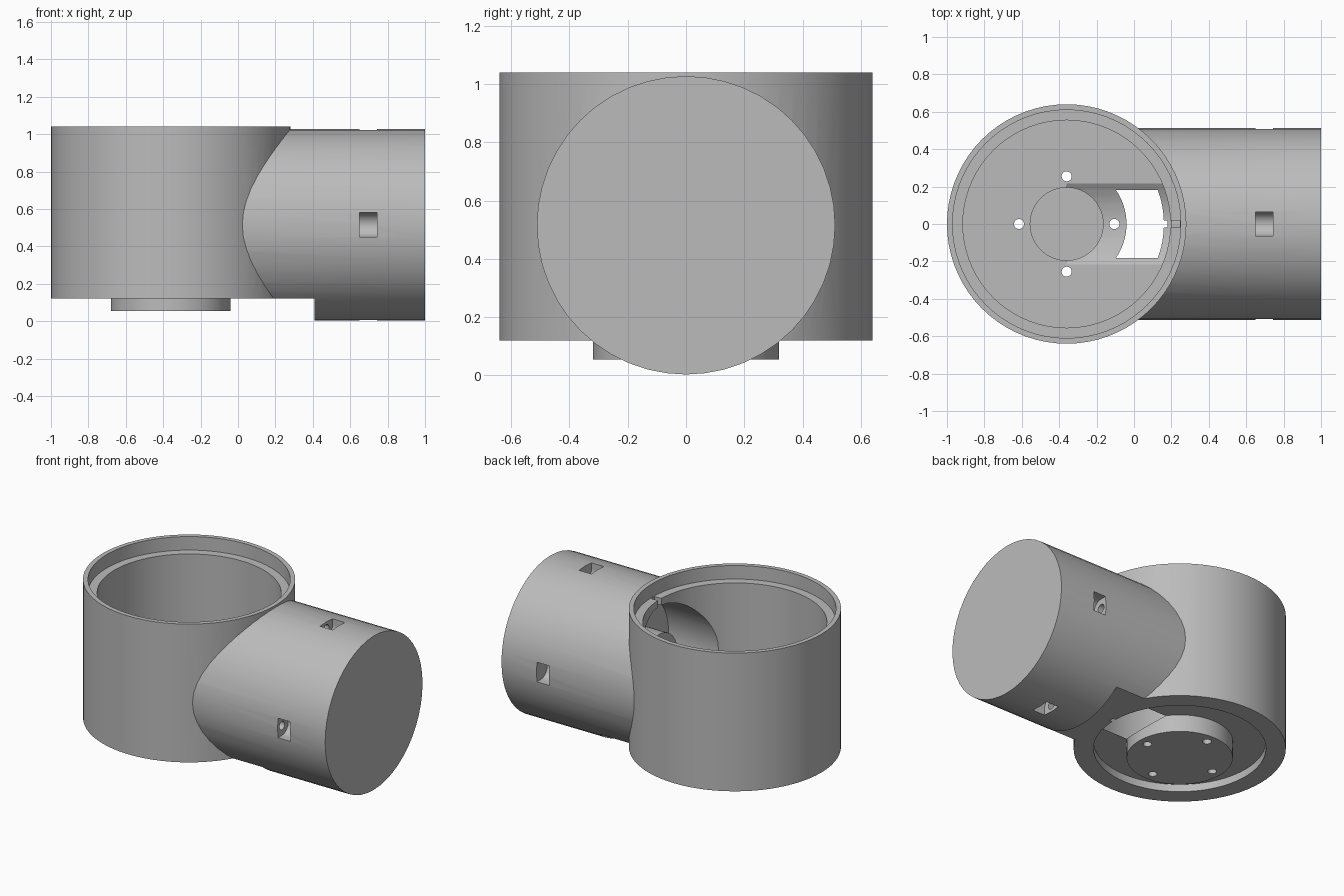
import bpy
import math
from mathutils import Vector

cube = bpy.data.objects.get("Cube")
if cube:
    bpy.data.objects.remove(cube, do_unlink=True)

PX = -0.36          # pot axis
AZ = 0.515          # height of the arm axis

grey = bpy.data.materials.new("grey")
grey.use_nodes = True
grey.diffuse_color = (0.5, 0.5, 0.5, 1)
grey.node_tree.nodes["Principled BSDF"].inputs["Base Color"].default_value = (0.5, 0.5, 0.5, 1)


def finish(ob, name):
    ob.name = name
    ob.data.materials.clear()
    ob.data.materials.append(grey)
    return ob


def upright(name, r, z0, z1, x=PX, y=0.0, n=72):
    bpy.ops.mesh.primitive_cylinder_add(vertices=n, radius=r, depth=z1 - z0,
                                        location=(x, y, (z0 + z1) / 2))
    return finish(bpy.context.object, name)


def lying(name, r, x0, x1, y=0.0, z=AZ, n=48):
    bpy.ops.mesh.primitive_cylinder_add(vertices=n, radius=r, depth=x1 - x0,
                                        location=((x0 + x1) / 2, y, z),
                                        rotation=(0, math.pi / 2, 0))
    return finish(bpy.context.object, name)


def block(name, low, high, turn=0.0):
    low, high = Vector(low), Vector(high)
    bpy.ops.mesh.primitive_cube_add(size=1, location=(low + high) / 2)
    ob = bpy.context.object
    ob.scale = high - low
    ob.rotation_euler.x = turn
    return finish(ob, name)


def combine(target, tool, operation="DIFFERENCE"):
    mod = target.modifiers.new("combine", "BOOLEAN")
    mod.operation = operation
    mod.solver = "EXACT"
    mod.object = tool
    bpy.context.view_layer.objects.active = target
    bpy.ops.object.modifier_apply(modifier=mod.name)
    bpy.data.objects.remove(tool, do_unlink=True)


# Pot and arm joined, with one flat underside up to the arm step
housing = upright("housing", 0.64, 0.05, 1.04)
combine(housing, lying("arm", 0.512, -0.1, 1.0), "UNION")
combine(housing, block("underside", (-2, -1, -0.5), (0.41, 1, 0.12)))

# Bottom recess with the mounting hub standing in it
combine(housing, upright("bottom_recess", 0.52, -0.1, 0.17))
combine(housing, upright("hub", 0.32, 0.055, 0.4), "UNION")

# Pot cavity, lid seat, arm tunnel and hub bore
combine(housing, upright("cavity", 0.555, 0.19, 1.2))
combine(housing, upright("lid_seat", 0.61, 0.95, 1.3))
combine(housing, lying("tunnel", 0.39, PX, 0.4, n=64))
combine(housing, upright("hub_bore", 0.195, 0.1, 0.6, n=48))

# Key slots in the lid seat and the bottom ring
combine(housing, block("seat_slot", (0.1, -0.018, 0.85), (0.245, 0.018, 1.0)))
combine(housing, block("ring_slot", (0.1, -0.018, 0.05), (0.18, 0.018, 0.25)))

for i in range(4):
    a = i * math.pi / 2
    c, s = math.cos(a), math.sin(a)
    # Screw holes through the hub
    combine(housing, upright("hub_hole", 0.027, 0, 0.5,
                             PX + 0.255 * c, 0.255 * s, 20))
    # Round-bottomed nut pockets and their bolt holes in the arm wall
    y, z = 0.465 * c, AZ + 0.465 * s
    combine(housing, lying("pocket_round", 0.065, 0.65, 0.742, y, z, 32))
    oy, oz = 0.525 * c, AZ + 0.525 * s
    combine(housing, block("pocket_mouth", (0.65, oy - 0.06, oz - 0.065),
                           (0.742, oy + 0.06, oz + 0.065), a))
    combine(housing, lying("bolt_hole", 0.028, 0.45, 0.7, y, z, 20))

# Hollow shaft collar inside the tunnel
collar = lying("shaft_collar", 0.2, 0.2, 0.41)
combine(collar, lying("collar_bore", 0.125, 0.1, 0.39))

for ob in (housing, collar):
    bpy.ops.object.select_all(action="DESELECT")
    ob.select_set(True)
    bpy.context.view_layer.objects.active = ob
    bpy.ops.object.shade_smooth_by_angle(angle=math.radians(30))
